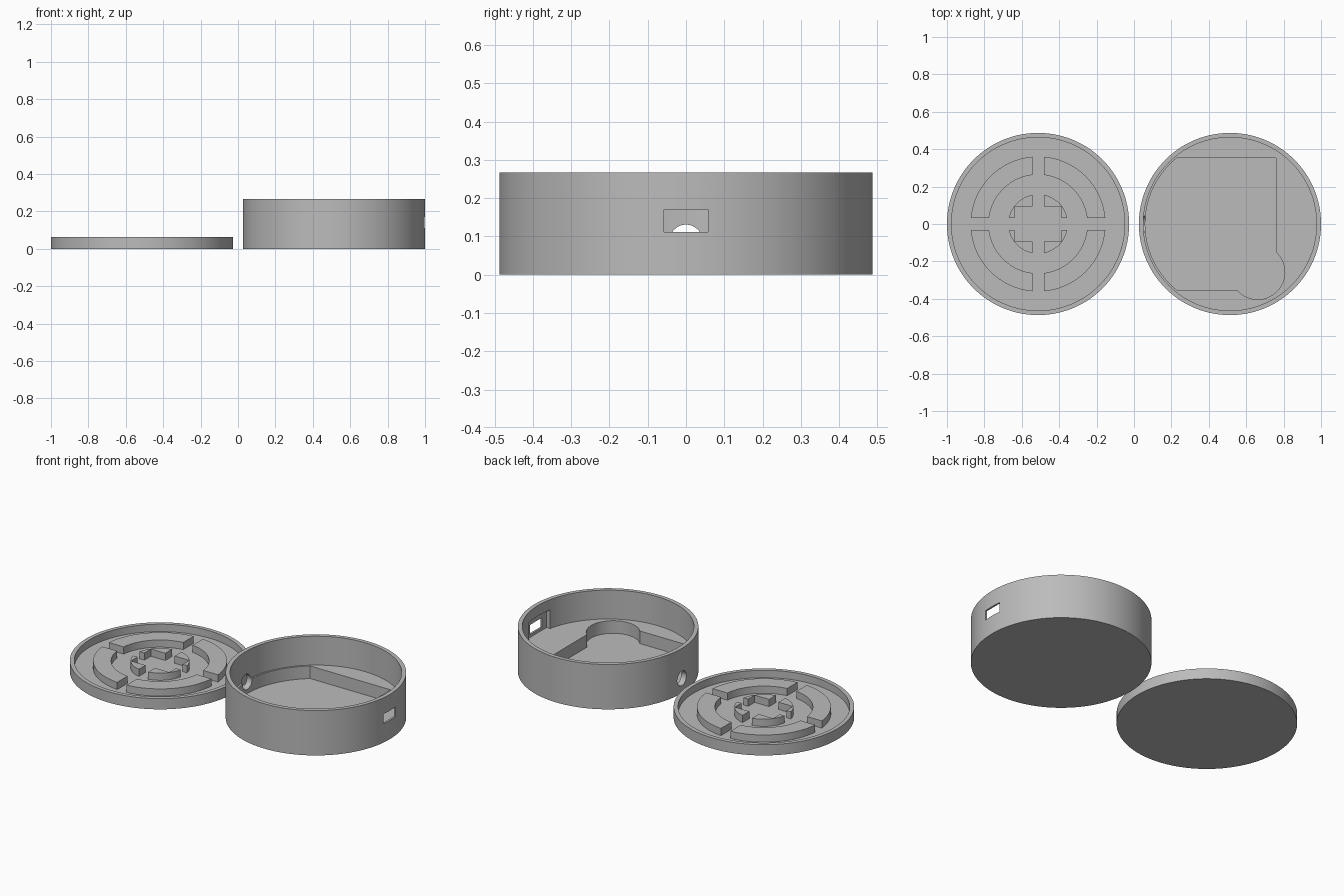
import bpy
from math import sin, cos, asin, atan2, pi, tau

cube = bpy.data.objects.get("Cube")
if cube:
    bpy.data.objects.remove(cube, do_unlink=True)

grey = bpy.data.materials.new("plain grey")
grey.use_nodes = True
colour = (0.5, 0.5, 0.5, 1)
grey.diffuse_color = colour
grey.node_tree.nodes["Principled BSDF"].inputs["Base Color"].default_value = colour

R, WALL = 0.487, 0.024
LID_X, BOX_X = -0.513, 0.513
LID_H, BOX_H, FLOOR, SHELF = 0.064, 0.267, 0.02, 0.095


def arc(r, start, end, count, cx=0, cy=0):
    return [(cx + r * cos(start + (end - start) * i / count),
             cy + r * sin(start + (end - start) * i / count)) for i in range(count + 1)]


def circle(r, cx=0, cy=0, count=128):
    return arc(r, 0, tau, count, cx, cy)[:-1]


def prism(name, outline, low, high, x=0):
    """Extrude a counter-clockwise outline from low to high."""
    n = len(outline)
    verts = [(px, py, z) for z in (low, high) for px, py in outline]
    faces = [tuple(reversed(range(n))), tuple(range(n, 2 * n))]
    faces += [(i, (i + 1) % n, n + (i + 1) % n, n + i) for i in range(n)]
    mesh = bpy.data.meshes.new(name)
    mesh.from_pydata(verts, [], faces)
    mesh.materials.append(grey)
    obj = bpy.data.objects.new(name, mesh)
    obj.location.x = x
    bpy.context.collection.objects.link(obj)
    return obj


def activate(obj):
    bpy.ops.object.select_all(action="DESELECT")
    obj.select_set(True)
    bpy.context.view_layer.objects.active = obj


def cut(target, cutter):
    cutter.hide_render = True
    mod = target.modifiers.new("cut", "BOOLEAN")
    mod.operation, mod.solver, mod.object = "DIFFERENCE", "EXACT", cutter
    activate(target)
    bpy.ops.object.modifier_apply(modifier=mod.name)
    bpy.data.objects.remove(cutter, do_unlink=True)


def rectangle(x0, x1, y0, y1):
    return [(x0, y0), (x1, y0), (x1, y1), (x0, y1)]


def smooth(obj):
    activate(obj)
    bpy.ops.object.shade_smooth_by_angle(angle=pi / 6)


# Lid: shallow dish with a raised rim
lid = prism("lid", circle(R), 0, LID_H, LID_X)
cut(lid, prism("lid_hollow", circle(R - WALL), FLOOR, 1, LID_X))
smooth(lid)

# Lid ribs: outer curved ribs and inner corner ribs, one per quadrant
GAP = 0.031


def quadrant_arc(r):
    a = asin(GAP / r)
    return arc(r, a, pi / 2 - a, 24)


outer = quadrant_arc(0.361) + quadrant_arc(0.264)[::-1]
inner = quadrant_arc(0.159) + [(GAP, 0.093), (0.126, 0.093), (0.126, GAP)]
for name, outline in (("outer_rib", outer), ("inner_rib", inner)):
    for sx in (1, -1):
        for sy in (1, -1):
            points = [(sx * px, sy * py) for px, py in outline]
            if sx * sy < 0:
                points.reverse()
            side = ("left" if sx > 0 else "right") + ("_back" if sy > 0 else "_front")
            smooth(prism(f"{name}_{side}", points, FLOOR - 0.005, LID_H - 0.001, LID_X))

# Box: round cup hollowed down to a shelf
box = prism("box", circle(R), 0, BOX_H, BOX_X)
cut(box, prism("box_hollow", circle(R - WALL), SHELF, 1, BOX_X))

# Pocket sunk into the shelf, with a round bay at one corner
bend = atan2(0.352, -0.284)
pocket = arc(0.453, bend, tau - bend, 64) + [(0.245, -0.352), (0.245, 0.352)]
cut(box, prism("pocket", pocket, FLOOR, 1, BOX_X))
cut(box, prism("round_bay", circle(0.145, 0.148, -0.258, 64), FLOOR, 1, BOX_X))

# Port: recess inside the wall and a slot through it
cut(box, prism("port_recess", rectangle(0.4, 0.475, -0.1, 0.1), SHELF, 0.205, BOX_X))
cut(box, prism("port_slot", rectangle(0.4, 0.6, -0.057, 0.057), 0.112, 0.17, BOX_X))

# Round cable hole on the opposite side
hole = prism("cable_hole", circle(0.043, count=32), -0.06, 0.06)
hole.rotation_euler.y = pi / 2
hole.location = (BOX_X - 0.475, 0, 0.088)
bpy.context.view_layer.update()
cut(box, hole)
smooth(box)
